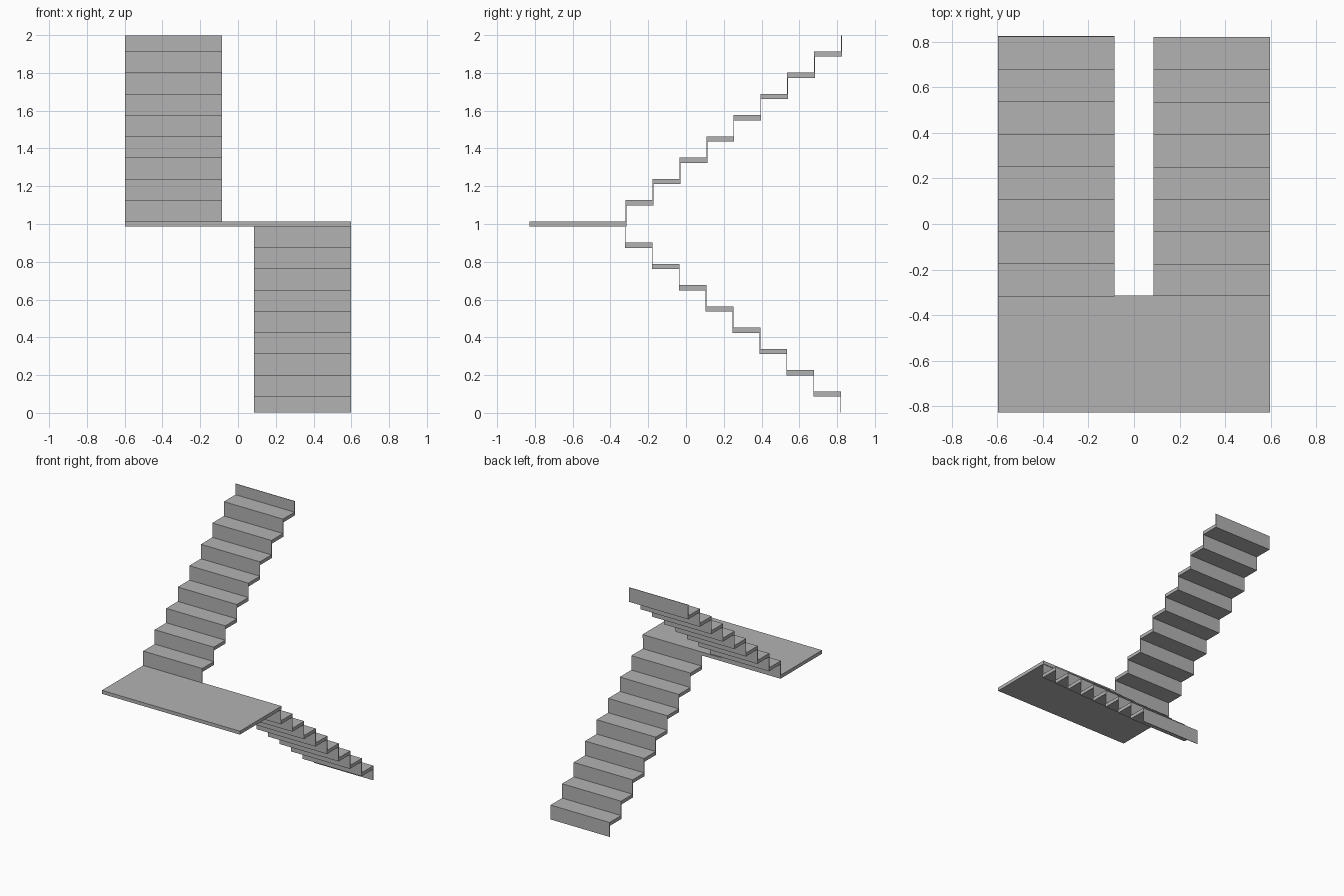
import bpy

cube = bpy.data.objects.get("Cube")
if cube:
    bpy.data.objects.remove(cube, do_unlink=True)

grey = bpy.data.materials.new("plain grey")
grey.use_nodes = True
colour = (0.45, 0.45, 0.45, 1)
grey.diffuse_color = colour
grey.node_tree.nodes["Principled BSDF"].inputs["Base Color"].default_value = colour

STEPS = 8
RISE, GOING = 0.1125, 0.1425
SLAB, BOARD = 0.027, 0.004     # tread and riser thickness
LANDING_TOP = 1.0135
LANDING_BACK = -0.315


def box(name, x, y, z):
    """Box between the given (low, high) limits."""
    spans = (x, y, z)
    bpy.ops.mesh.primitive_cube_add(size=1, location=[(a + b) / 2 for a, b in spans])
    obj = bpy.context.object
    obj.name = name
    obj.scale = [b - a for a, b in spans]
    bpy.ops.object.transform_apply(location=False, rotation=False, scale=True)
    obj.data.materials.append(grey)


def flight(name, x, riser_y, base_top, direction):
    """Treads and the thin risers standing between them; one riser more than treads."""
    for i in range(STEPS + 1):
        y = riser_y + i * GOING * direction
        top = base_top + i * RISE
        bottom = max(top, 0)
        box(f"{name}_riser_{i + 1}", x, (y, y + BOARD), (bottom, top + RISE - SLAB))
        if i < STEPS:
            # Each tread reaches under the riser that follows it
            ends = (y, y + GOING + BOARD) if direction > 0 else (y - GOING, y + BOARD)
            box(f"{name}_tread_{i + 1}", x, ends, (top + RISE - SLAB, top + RISE))


# Landing across both flights
box("landing", (-0.597, 0.597), (-0.829, LANDING_BACK),
    (LANDING_TOP - SLAB, LANDING_TOP))

# Upper flight climbs to the back, lower flight climbs to the front
flight("upper_flight", (-0.597, -0.086), LANDING_BACK - BOARD, LANDING_TOP, 1)
flight("lower_flight", (0.086, 0.597), LANDING_BACK - 2 * BOARD + STEPS * GOING,
       LANDING_TOP - (STEPS + 1) * RISE, -1)
